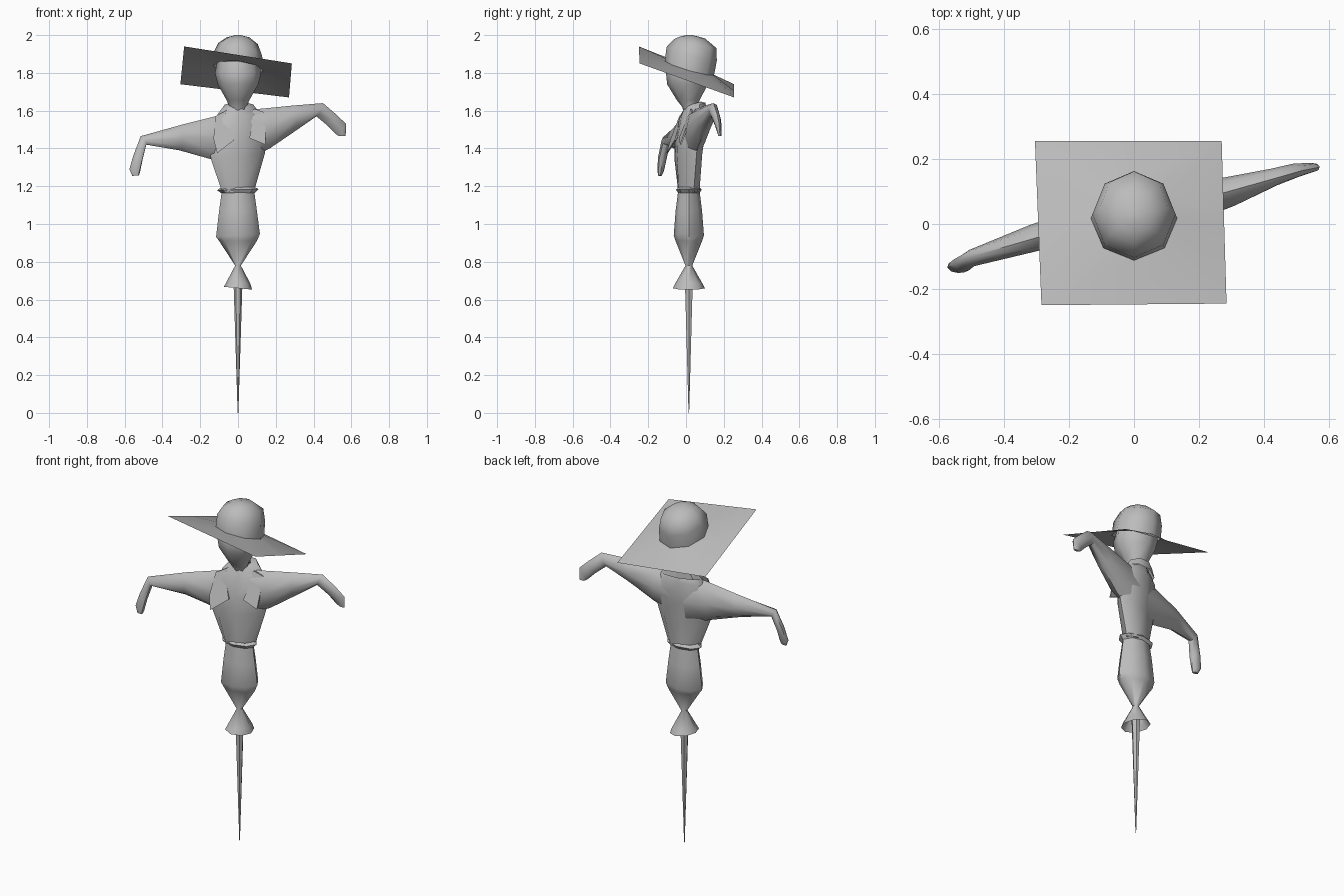
import bpy, bmesh, math
from mathutils import Vector

if "Cube" in bpy.data.objects:
    bpy.data.objects.remove(bpy.data.objects["Cube"])

grey = bpy.data.materials.new("plain_grey")
grey.diffuse_color = (0.5, 0.5, 0.5, 1)
grey.use_nodes = True
grey.node_tree.nodes["Principled BSDF"].inputs["Base Color"].default_value = grey.diffuse_color


def finish(name, bm, angle=50):
    bmesh.ops.recalc_face_normals(bm, faces=bm.faces)
    me = bpy.data.meshes.new(name)
    bm.to_mesh(me)
    bm.free()
    me.materials.append(grey)
    ob = bpy.data.objects.new(name, me)
    bpy.context.collection.objects.link(ob)
    bpy.ops.object.select_all(action='DESELECT')
    ob.select_set(True)
    bpy.context.view_layer.objects.active = ob
    bpy.ops.object.shade_smooth_by_angle(angle=math.radians(angle))
    return ob


def loft(name, rings, cap_start=True, cap_end=True, angle=50):
    """Skin a list of rings that all have the same point count."""
    bm = bmesh.new()
    vs = [[bm.verts.new(p) for p in r] for r in rings]
    n = len(vs[0])
    for a, b in zip(vs, vs[1:]):
        for i in range(n):
            j = (i + 1) % n
            bm.faces.new((a[i], a[j], b[j], b[i]))
    if cap_start:
        bm.faces.new(vs[0])
    if cap_end:
        bm.faces.new(vs[-1])
    return finish(name, bm, angle)


def ring(z, rx, ry, cx=0.0, cy=0.015, sx=0.0, sy=0.0, n=8, yaw=0.0):
    """Horizontal ellipse, tilted by slopes sx and sy, turned by yaw."""
    pts = []
    for i in range(n):
        a = 2 * math.pi * i / n
        u, v = rx * math.cos(a), ry * math.sin(a)
        x = u * math.cos(yaw) - v * math.sin(yaw)
        y = u * math.sin(yaw) + v * math.cos(yaw)
        pts.append(Vector((cx + x, cy + y, z + sx * x + sy * y)))
    return pts


def sleeve_ring(top, bottom, y, thick, n=8):
    """Upright section of an arm, given by its top and bottom (x, z)."""
    t = Vector((top[0], y, top[1]))
    b = Vector((bottom[0], y, bottom[1]))
    side = Vector((-0.32, 0.95, 0)) * thick
    return [(t + b) / 2 + (t - b) / 2 * math.cos(2 * math.pi * i / n)
            + side * math.sin(2 * math.pi * i / n) for i in range(n)]


# Pointed stake
loft("stake", [ring(0.0, .002, .002, n=6), ring(0.70, .024, .024, n=6)])

# Lower sack: gathered waist, belly, tie and open flared hem
loft("lower_sack", [
    ring(0.66, .075, .085, sx=-.1), ring(0.685, .065, .072),
    ring(0.78, .015, .018), ring(0.91, .10, .07),
    ring(0.94, .116, .08, sx=.07), ring(1.07, .10, .07),
    ring(1.18, .085, .056)], cap_start=False)

# Frayed belt
loft("belt", [ring(1.163, .088, .056), ring(1.182, .11, .068, sx=.03),
              ring(1.195, .088, .056)], False, False, 30)

# Torso, slightly turned with the arms
YAW = 0.3
loft("torso", [
    ring(1.17, .088, .056, yaw=YAW), ring(1.36, .15, .063, sx=.12, cy=.012, yaw=YAW),
    ring(1.45, .16, .068, sx=.12, cy=.02, yaw=YAW),
    ring(1.57, .135, .062, sx=.12, cy=.035, yaw=YAW),
    ring(1.62, .06, .045, cy=.04, yaw=YAW)])

# Arms: shoulder, wrist and drooping hand
loft("left_arm", [
    sleeve_ring((0, 1.60), (0, 1.30), .03, .055),
    sleeve_ring((-.12, 1.57), (-.15, 1.345), -.005, .058),
    sleeve_ring((-.30, 1.525), (-.31, 1.39), -.042, .042),
    sleeve_ring((-.515, 1.465), (-.485, 1.42), -.105, .026),
    sleeve_ring((-.555, 1.36), (-.505, 1.34), -.125, .025),
    sleeve_ring((-.575, 1.29), (-.52, 1.27), -.134, .018),
    sleeve_ring((-.56, 1.255), (-.525, 1.257), -.138, .01)])
loft("right_arm", [
    sleeve_ring((0, 1.60), (0, 1.32), .03, .055),
    sleeve_ring((.14, 1.612), (.168, 1.40), .06, .060),
    sleeve_ring((.29, 1.627), (.30, 1.49), .10, .046),
    sleeve_ring((.45, 1.64), (.415, 1.57), .145, .027),
    sleeve_ring((.52, 1.58), (.475, 1.52), .165, .022),
    sleeve_ring((.572, 1.53), (.52, 1.475), .175, .014),
    sleeve_ring((.57, 1.465), (.535, 1.465), .18, .008)])

# Head tapering down into the neck
loft("head", [
    ring(1.56, .05, .035, cy=.03), ring(1.62, .045, .04, cy=.02),
    ring(1.655, .06, .06, cy=.012), ring(1.74, .108, .108, cy=.008),
    ring(1.80, .122, .118, cy=.012), ring(1.86, .11, .105, cy=.02)])

# Scarf around the neck, with two hanging ends
loft("scarf", [ring(1.585, .115, .066, cy=.04, yaw=YAW, sy=.2),
               ring(1.625, .085, .06, cy=.045, yaw=YAW, sy=.3),
               ring(1.635, .05, .045, cy=.035, yaw=YAW, sy=.3)], False, False)


def scarf_end(name, outline):
    bm = bmesh.new()
    for offset in (0.0, 0.008):
        bm.faces.new([bm.verts.new((x, -.078 + (z - 1.38) * .36 + .22 * x + offset, z))
                      for x, z in outline])
    a, b = bm.faces[:] if not bm.faces.ensure_lookup_table() else []
    va, vb = list(a.verts), list(b.verts)
    for i in range(len(va)):
        j = (i + 1) % len(va)
        bm.faces.new((va[i], va[j], vb[j], vb[i]))
    finish(name, bm, 30)


scarf_end("left_scarf_end", [(-.12, 1.57), (-.055, 1.605), (-.055, 1.54),
                             (-.02, 1.445), (-.11, 1.375), (-.13, 1.45)])
scarf_end("right_scarf_end", [(.06, 1.56), (.085, 1.61), (.145, 1.59),
                              (.145, 1.42), (.06, 1.455), (.075, 1.525)])

# Hat crown, tilted back and to one side
base = ring(1.825, .133, .13, cy=.018, sx=-.1, sy=-.29)
loft("hat_crown", [
    base, ring(1.90, .128, .133, cy=.03, sx=-.08, sy=-.28),
    ring(1.955, .105, .112, cy=.05, sx=-.03, sy=-.22),
    ring(1.988, .06, .065, cy=.035, sy=-.08),
    ring(2.0, .015, .015, cy=.02)], cap_start=False)

# Square hat brim: corners and edge midpoints joined to the crown base
corner = [Vector(p) for p in ((.27, .255, 1.67), (-.305, .255, 1.74),
                              (-.285, -.25, 1.94), (.285, -.245, 1.85))]
edge = []
for i in range(4):
    edge += [(corner[i - 1] + corner[i]) / 2, corner[i]]
loft("hat_brim", [edge, base], False, False, 40)
